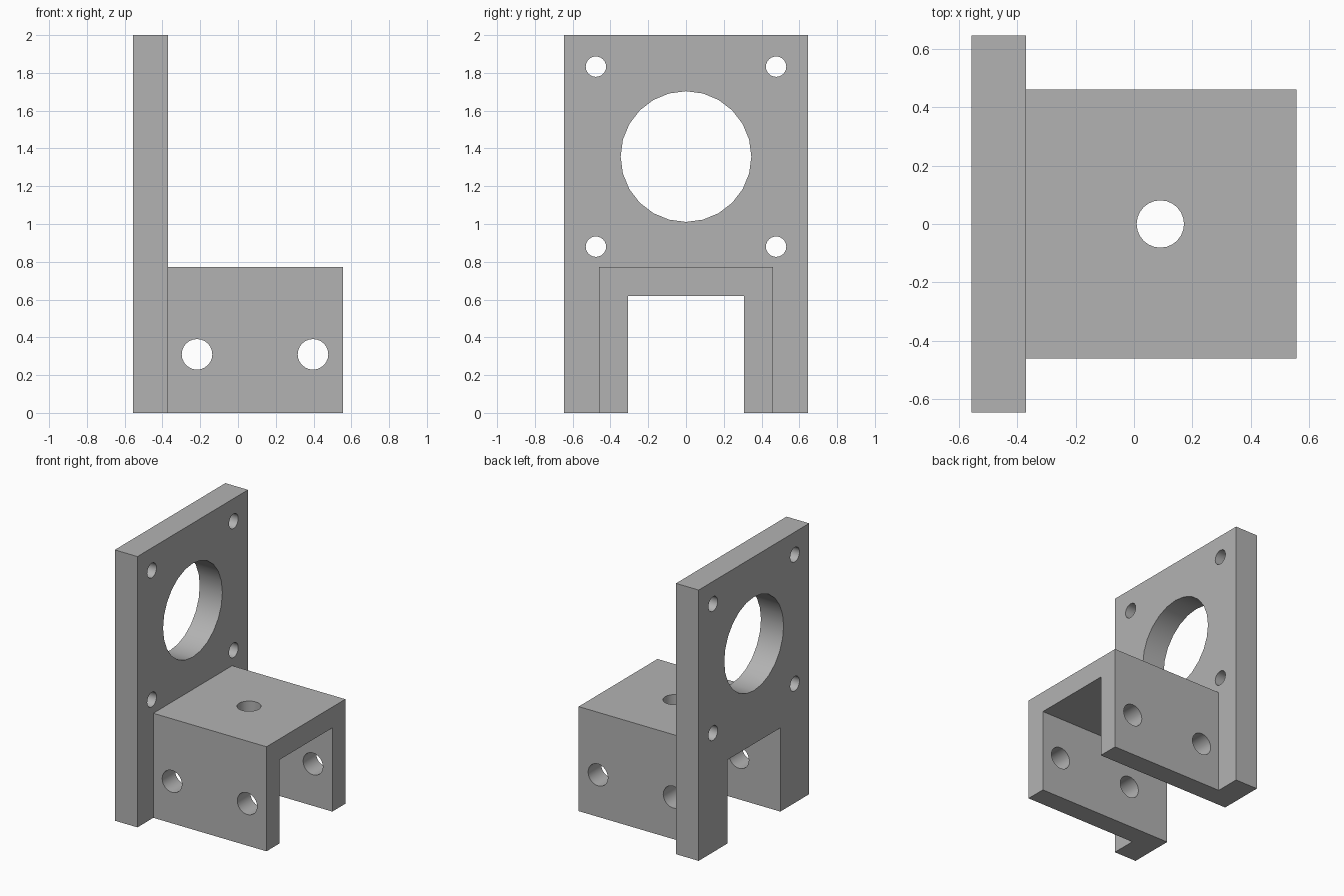
import bpy, math
from mathutils import Vector

cube = bpy.data.objects.get("Cube")
if cube:
    bpy.data.objects.remove(cube, do_unlink=True)

grey = bpy.data.materials.new("plain_grey")
grey.use_nodes = True
colour = (0.45, 0.45, 0.45, 1)
grey.diffuse_color = colour
grey.node_tree.nodes["Principled BSDF"].inputs["Base Color"].default_value = colour


def box(name, low, high):
    low, high = Vector(low), Vector(high)
    bpy.ops.mesh.primitive_cube_add(size=1, location=(low + high) / 2)
    ob = bpy.context.object
    ob.name = name
    ob.scale = high - low
    bpy.ops.object.transform_apply(location=True, rotation=True, scale=True)
    ob.data.materials.append(grey)
    return ob


def rod(name, axis, centre, radius, length):
    turn = {"X": (0, math.pi / 2, 0), "Y": (math.pi / 2, 0, 0), "Z": (0, 0, 0)}[axis]
    bpy.ops.mesh.primitive_cylinder_add(vertices=24, radius=radius, depth=length,
                                        location=centre, rotation=turn)
    ob = bpy.context.object
    ob.name = name
    bpy.ops.object.transform_apply(location=True, rotation=True, scale=True)
    ob.data.materials.append(grey)
    return ob


def combine(target, other, operation):
    mod = target.modifiers.new(operation.lower(), "BOOLEAN")
    mod.operation = operation
    mod.solver = "EXACT"
    mod.object = other
    bpy.ops.object.select_all(action="DESELECT")
    target.select_set(True)
    bpy.context.view_layer.objects.active = target
    bpy.ops.object.modifier_apply(modifier=mod.name)
    bpy.data.objects.remove(other, do_unlink=True)


back, joint, front = -0.555, -0.37, 0.555

# Upright plate joined to the saddle block
bracket = box("mounting_bracket", (back, -0.645, 0), (joint, 0.645, 2))
combine(bracket, box("saddle", (joint - 0.1, -0.46, 0), (front, 0.46, 0.772)), "UNION")

# Channel through the full depth, open at the bottom
combine(bracket, box("channel", (-1, -0.308, -0.5), (1, 0.308, 0.618)), "DIFFERENCE")

# Large bore and four corner screw holes in the plate
plate_mid = (back + joint) / 2
combine(bracket, rod("bore", "X", (plate_mid, 0, 1.357), 0.346, 0.4), "DIFFERENCE")
for y in (-0.477, 0.477):
    for z in (0.88, 1.833):
        combine(bracket, rod("screw_hole", "X", (plate_mid, y, z), 0.054, 0.4), "DIFFERENCE")

# Cross holes through both saddle walls
for x in (-0.217, 0.397):
    combine(bracket, rod("cross_hole", "Y", (x, 0, 0.31), 0.081, 1.6), "DIFFERENCE")

# Hole in the saddle top
combine(bracket, rod("top_hole", "Z", (0.09, 0, 0.7), 0.081, 0.5), "DIFFERENCE")

# Smooth hole walls, sharp outer edges
bracket.select_set(True)
bpy.context.view_layer.objects.active = bracket
bpy.ops.object.shade_smooth_by_angle(angle=math.radians(30))
